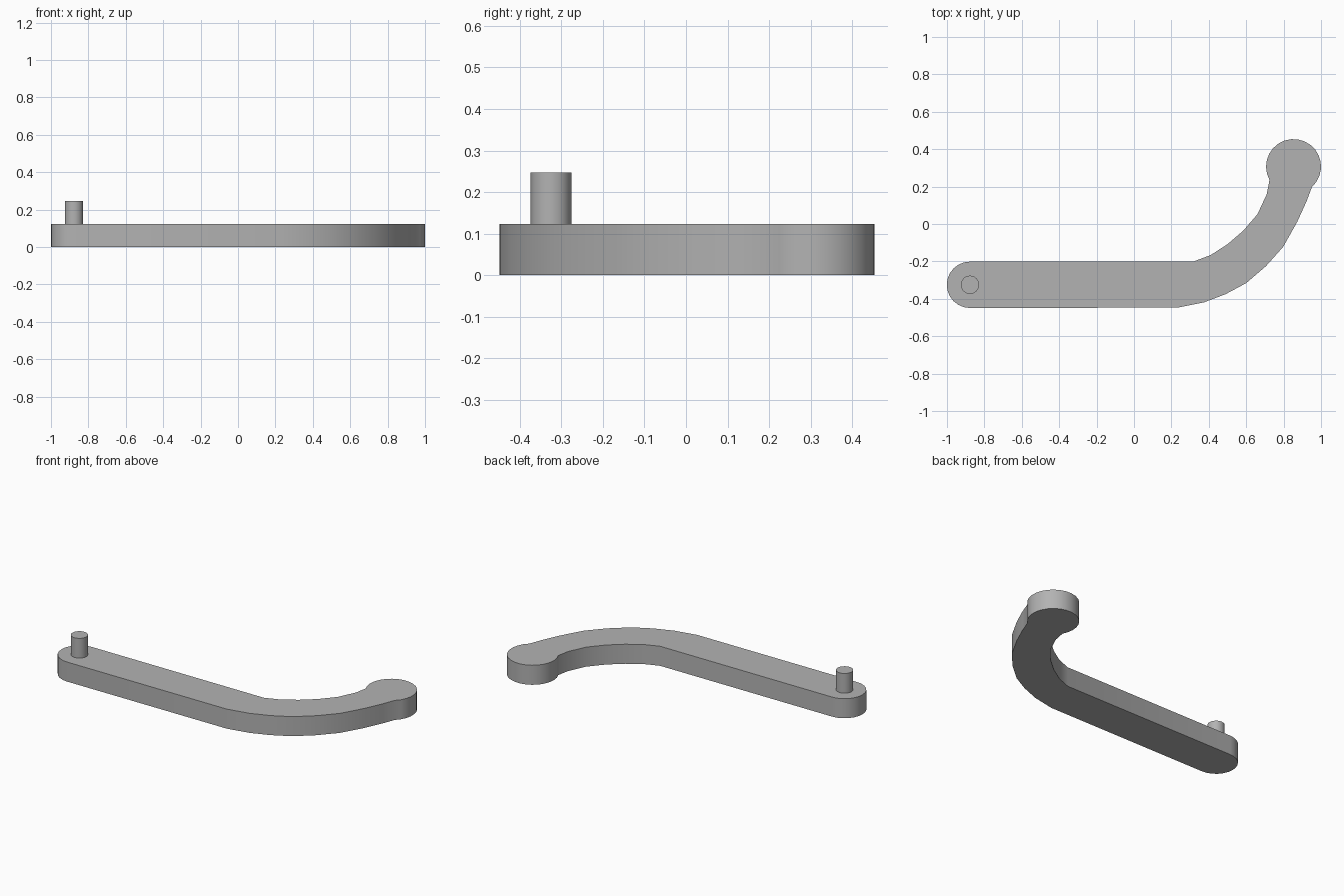
import bpy, bmesh
from math import radians, cos, sin

cube = bpy.data.objects.get("Cube")
if cube:
    bpy.data.objects.remove(cube, do_unlink=True)

grey = bpy.data.materials.new("plain_grey")
grey.use_nodes = True
grey.diffuse_color = (0.45, 0.45, 0.45, 1)
grey.node_tree.nodes["Principled BSDF"].inputs["Base Color"].default_value = (0.45, 0.45, 0.45, 1)


def arc(cx, cy, r, start, end, steps):
    angles = [radians(start + (end - start) * i / steps) for i in range(steps + 1)]
    return [(cx + r * cos(a), cy + r * sin(a)) for a in angles]


def extrude_outline(name, points, bottom, top):
    """Closed solid from a counter-clockwise outline."""
    bm = bmesh.new()
    base = bm.faces.new([bm.verts.new((x, y, bottom)) for x, y in points])
    copy = bmesh.ops.extrude_face_region(bm, geom=[base], use_keep_orig=True)
    raised = [v for v in copy["geom"] if isinstance(v, bmesh.types.BMVert)]
    bmesh.ops.translate(bm, verts=raised, vec=(0, 0, top - bottom))
    bmesh.ops.recalc_face_normals(bm, faces=bm.faces)
    mesh = bpy.data.meshes.new(name)
    bm.to_mesh(mesh)
    bm.free()
    mesh.materials.append(grey)
    obj = bpy.data.objects.new(name, mesh)
    bpy.context.collection.objects.link(obj)
    bpy.ops.object.select_all(action="DESELECT")
    obj.select_set(True)
    bpy.context.view_layer.objects.active = obj
    bpy.ops.object.shade_smooth_by_angle(angle=radians(30))
    return obj


# Lever arm: round pivot end, straight bar, curved neck and round tip
pivot_x, pivot_y = -0.877, -0.325
outer_bend = [(0.235, -0.447), (0.374, -0.419), (0.49, -0.375), (0.6, -0.316),
              (0.706, -0.225), (0.797, -0.123), (0.872, 0.01), (0.922, 0.12)]
inner_bend = [(0.71, 0.16), (0.66, 0.052), (0.583, -0.037),
              (0.5, -0.108), (0.41, -0.166), (0.32, -0.2)]
outline = (arc(pivot_x, pivot_y, 0.124, 90, 270, 12) + outer_bend
           + arc(0.853, 0.307, 0.147, -48, 209, 18) + inner_bend)
extrude_outline("lever_arm", outline, 0, 0.123)

# Upright pin on the pivot end
extrude_outline("pivot_pin", arc(pivot_x, pivot_y, 0.049, 0, 345, 23), 0.123, 0.247)
